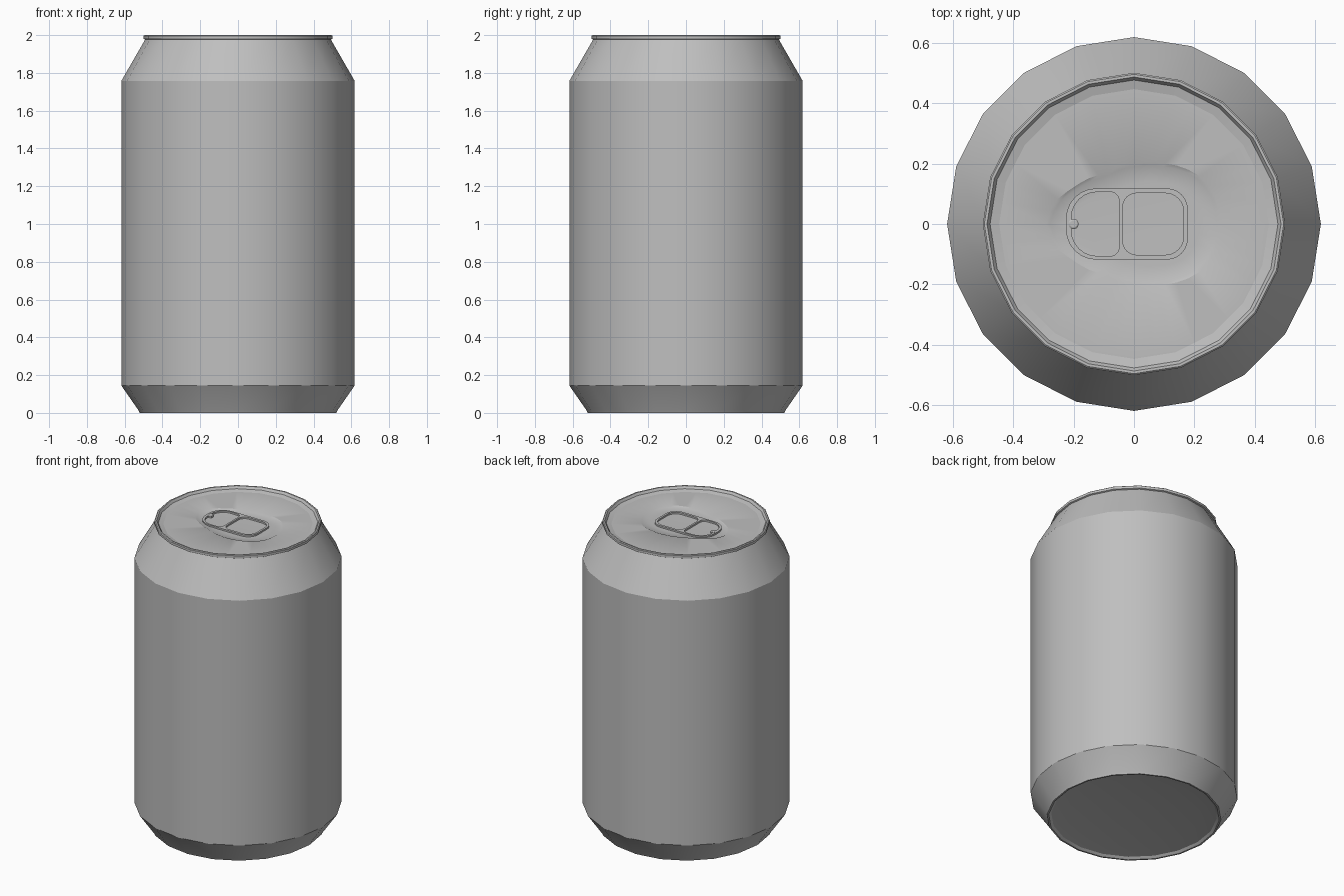
import bpy, bmesh, math

if "Cube" in bpy.data.objects:
    bpy.data.objects.remove(bpy.data.objects["Cube"])

SIDES = 20
metal = bpy.data.materials.new("grey_metal")
metal.diffuse_color = (0.52, 0.52, 0.52, 1)
metal.use_nodes = True
metal.node_tree.nodes["Principled BSDF"].inputs["Base Color"].default_value = metal.diffuse_color


def finish(obj, angle):
    obj.data.materials.clear()
    obj.data.materials.append(metal)
    bpy.ops.object.select_all(action='DESELECT')
    obj.select_set(True)
    bpy.context.view_layer.objects.active = obj
    bpy.ops.object.shade_smooth_by_angle(angle=math.radians(angle))


def loft(name, rings, angle, cap_first=False, cap_last=False):
    """Skin equal-length counter-clockwise rings, first to last."""
    bm = bmesh.new()
    loops = [[bm.verts.new(p) for p in r] for r in rings]
    n = len(loops[0])
    for a, b in zip(loops, loops[1:]):
        for j in range(n):
            k = (j + 1) % n
            bm.faces.new((a[j], a[k], b[k], b[j]))
    if cap_first:
        bm.faces.new(loops[0][::-1])
    if cap_last:
        bm.faces.new(loops[-1])
    me = bpy.data.meshes.new(name)
    bm.to_mesh(me)
    bm.free()
    obj = bpy.data.objects.new(name, me)
    bpy.context.collection.objects.link(obj)
    finish(obj, angle)
    return obj


def ring(radius_fn, z, n):
    angles = [2 * math.pi * j / n for j in range(n)]
    return [(radius_fn(a) * math.cos(a), radius_fn(a) * math.sin(a), z) for a in angles]


# Can shell: domed base, foot, wall, shoulder, rolled rim
profile = [(0.09, 0.035), (0.40, 0.026), (0.495, 0.012), (0.51, 0.0), (0.52, 0.0),
           (0.527, 0.014), (0.618, 0.145), (0.618, 1.757), (0.492, 1.976),
           (0.50, 1.980), (0.50, 1.996), (0.495, 2.0), (0.486, 2.0),
           (0.476, 1.985), (0.446, 1.978)]
loft("can_body", [ring(lambda a, r=r: r, z, SIDES) for r, z in profile], 28, cap_first=True)

# Lid panel with a teardrop recess
half = [(0.285, 0), (0.27, 0.09), (0.215, 0.16), (0.10, 0.2), (0, 0.2),
        (-0.1, 0.165), (-0.2, 0.12), (-0.265, 0.07), (-0.29, 0)]
polar = [(math.atan2(y, x), math.hypot(x, y)) for x, y in half]


def lid_edge(a):
    seg = math.pi / SIDES
    return 0.446 * math.cos(seg) / math.cos(a % (2 * seg) - seg)


def teardrop(a, inset=0.0):
    a = a % (2 * math.pi)
    a = min(a, 2 * math.pi - a)
    for (a0, r0), (a1, r1) in zip(polar, polar[1:]):
        if a <= a1 + 1e-6:
            return r0 + (r1 - r0) * (a - a0) / (a1 - a0) - inset
    return polar[-1][1] - inset


N = SIDES * 2
loft("lid_panel", [ring(lid_edge, 1.978, N),
                   ring(teardrop, 1.978, N),
                   ring(lambda a: teardrop(a, 0.012), 1.972, N),
                   ring(lambda a: teardrop(a, 0.07), 1.969, N)], 28, cap_last=True)


# Pull tab: rounded frame with two finger holes
def rounded(x0, x1, h, rl, rr, steps=6):
    pts = []
    for cx, cy, r, start in ((x1 - rr, h - rr, rr, 0), (x0 + rl, h - rl, rl, 90),
                             (x0 + rl, rl - h, rl, 180), (x1 - rr, rr - h, rr, 270)):
        for i in range(steps + 1):
            a = math.radians(start + 90 * i / steps)
            pts.append((cx + r * math.cos(a), cy + r * math.sin(a)))
    return pts


cu = bpy.data.curves.new("pull_tab", 'CURVE')
cu.dimensions = '2D'
cu.fill_mode = 'BOTH'
cu.extrude = 0.006
for pts in (rounded(-0.225, 0.178, 0.118, 0.1, 0.07),
            rounded(-0.207, -0.049, 0.106, 0.085, 0.03),
            rounded(-0.037, 0.164, 0.102, 0.045, 0.06)):
    sp = cu.splines.new('POLY')
    sp.points.add(len(pts) - 1)
    for p, (x, y) in zip(sp.points, pts):
        p.co = (x, y, 0, 1)
    sp.use_cyclic_u = True
tab = bpy.data.objects.new("pull_tab", cu)
bpy.context.collection.objects.link(tab)
tab.location.z = 1.974
bpy.ops.object.select_all(action='DESELECT')
tab.select_set(True)
bpy.context.view_layer.objects.active = tab
bpy.ops.object.convert(target='MESH')
finish(bpy.context.view_layer.objects.active, 30)

# Rivet at the narrow end of the tab
rivet = loft("rivet", [ring(lambda a, r=r: r, z, 12) for r, z in
                       ((0.017, 1.966), (0.017, 1.981), (0.012, 1.984))], 30, cap_last=True)
rivet.location.x = -0.2
